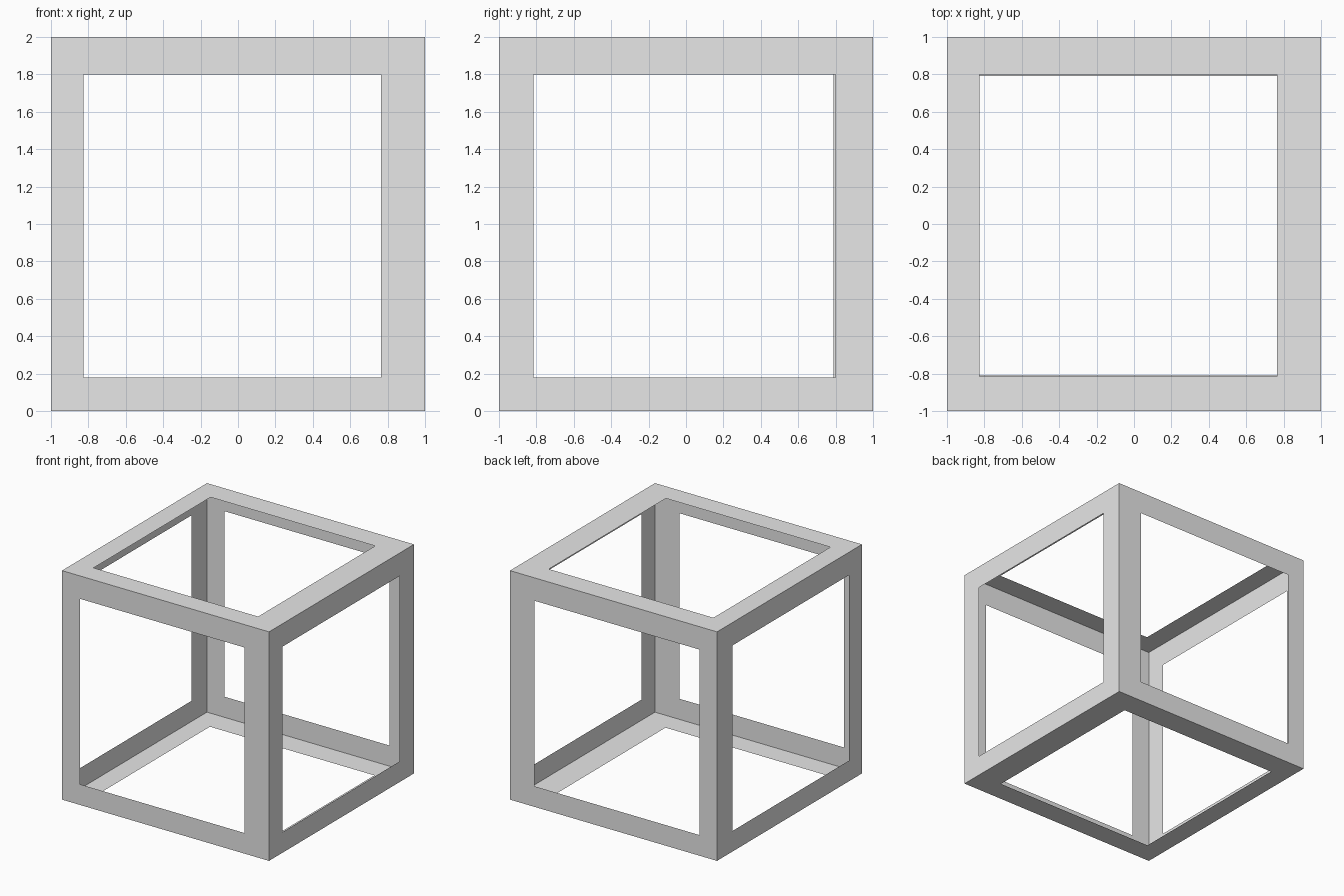
import bpy, bmesh
from mathutils import Vector

cube = bpy.data.objects.get("Cube")
if cube:
    bpy.data.objects.remove(cube, do_unlink=True)

grey = bpy.data.materials.new("light grey")
grey.use_nodes = True
grey.diffuse_color = (0.8, 0.8, 0.8, 1)
grey.node_tree.nodes["Principled BSDF"].inputs["Base Color"].default_value = grey.diffuse_color

CENTRE = Vector((0, 0, 1))


def panel(name, axis, side, u_range, v_range):
    """Flat square sheet on one side of the box, with a rectangular opening."""
    u_axis, v_axis = [i for i in range(3) if i != axis]

    def point(u, v):
        p = Vector((0, 0, 0))
        p[axis], p[u_axis], p[v_axis] = side, u, v
        return p + CENTRE

    def loop(us, vs):
        corners = ((0, 0), (1, 0), (1, 1), (0, 1))
        return [bm.verts.new(point(us[i], vs[j])) for i, j in corners]

    bm = bmesh.new()
    outer = loop((-1, 1), (-1, 1))
    inner = loop(u_range, v_range)
    for i in range(4):
        j = (i + 1) % 4
        bm.faces.new((outer[i], outer[j], inner[j], inner[i]))
    # Turn every face outwards
    for f in bm.faces:
        f.normal_update()
        if f.normal[axis] * side < 0:
            f.normal_flip()
    mesh = bpy.data.meshes.new(name)
    bm.to_mesh(mesh)
    bm.free()
    mesh.materials.append(grey)
    bpy.context.collection.objects.link(bpy.data.objects.new(name, mesh))


# Upright sides share one opening height, measured from the box centre
height = (-0.82, 0.8)
panel("front_frame", 1, -1, (-0.825, 0.765), height)
panel("back_frame", 1, 1, (-0.83, 0.765), height)
panel("right_frame", 0, 1, (-0.815, 0.8), height)
panel("left_frame", 0, -1, (-0.818, 0.788), height)

# Top and bottom
panel("top_frame", 2, 1, (-0.825, 0.765), (-0.815, 0.8))
panel("bottom_frame", 2, -1, (-0.825, 0.765), (-0.81, 0.79))
